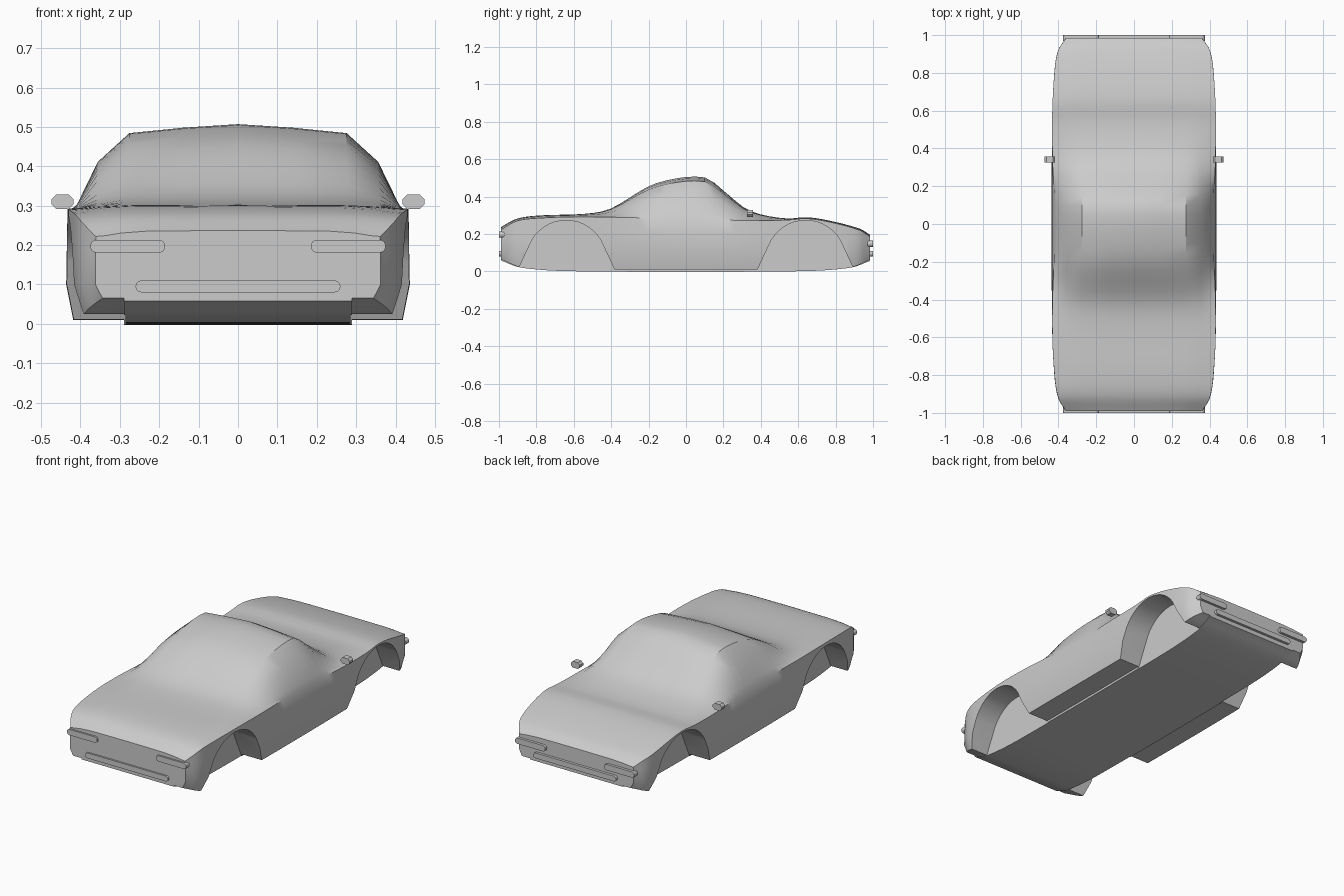
import bpy, bmesh, math

scene = bpy.context.scene
if "Cube" in bpy.data.objects:
    bpy.data.objects.remove(bpy.data.objects["Cube"], do_unlink=True)

grey = bpy.data.materials.new("light grey")
grey.use_nodes = True
grey.diffuse_color = (0.6, 0.6, 0.6, 1)
grey.node_tree.nodes["Principled BSDF"].inputs["Base Color"].default_value = (0.6, 0.6, 0.6, 1)


def make_object(name, bm):
    bmesh.ops.recalc_face_normals(bm, faces=bm.faces)
    mesh = bpy.data.meshes.new(name)
    bm.to_mesh(mesh)
    bm.free()
    mesh.materials.append(grey)
    obj = bpy.data.objects.new(name, mesh)
    scene.collection.objects.link(obj)
    return obj


def activate(obj):
    bpy.ops.object.select_all(action='DESELECT')
    obj.select_set(True)
    bpy.context.view_layer.objects.active = obj


def loft(rings):
    """Closed skin through a list of equal-length rings, capped at both ends."""
    bm = bmesh.new()
    loops = [[bm.verts.new(p) for p in ring] for ring in rings]
    count = len(loops[0])
    for a, b in zip(loops, loops[1:]):
        for i in range(count):
            j = (i + 1) % count
            bm.faces.new((a[i], a[j], b[j], b[i]))
    bm.faces.new(loops[0])
    bm.faces.new(loops[-1])
    return bm


def curve(keys, y):
    """Smooth interpolation through (y, value) keys."""
    n = len(keys)
    y = min(max(y, keys[0][0]), keys[-1][0])
    k = next(i for i in range(n - 1) if y <= keys[i + 1][0])

    def slope(i):
        a, b = keys[max(i - 1, 0)], keys[min(i + 1, n - 1)]
        return (b[1] - a[1]) / (b[0] - a[0])

    (y0, v0), (y1, v1) = keys[k], keys[k + 1]
    d = y1 - y0
    t = (y - y0) / d
    return ((1 + 2 * t) * (1 - t) ** 2 * v0 + t * (1 - t) ** 2 * d * slope(k)
            + t * t * (3 - 2 * t) * v1 + t * t * (t - 1) * d * slope(k + 1))


# Lengthwise curves of the body: centre line, shoulder, half width, sill, floor
TOP = [(-.99, .237), (-.91, .28), (-.8, .298), (-.52, .31), (-.4, .337), (-.2, .455),
       (-.08, .492), (.04, .507), (.12, .495), (.22, .415), (.32, .335), (.42, .3),
       (.55, .283), (.64, .29), (.76, .273), (.93, .228), (.985, .195)]
SHOULDER = [(-.99, .222), (-.91, .268), (-.8, .284), (-.55, .292), (0, .28), (.35, .272),
            (.55, .275), (.64, .283), (.76, .266), (.93, .22), (.985, .185)]
WIDTH = [(-.99, .362), (-.92, .402), (-.8, .422), (-.55, .434), (.55, .434),
         (.8, .422), (.92, .402), (.985, .36)]
SILL = [(-.99, .065), (-.88, .022), (-.6, .012), (.6, .012), (.88, .022), (.985, .062)]
FLOOR = [(-.99, .058), (-.88, .02), (-.6, .001), (.6, .001), (.88, .02), (.985, .056)]
ROOF = [(0, 1), (.32, .96), (.632, .9), (.816, .58), (.93, .13)]


def body_ring(y):
    top, sh, w, sill, floor = (curve(c, y) for c in (TOP, SHOULDER, WIDTH, SILL, FLOOR))
    rise = top - sh
    cabin = min(1, rise / .2)
    half = [(fx * w, sh + fz * rise) for fx, fz in ROOF]
    half += [(w - .015 * cabin, sh), (w - .003 * cabin, .6 * sh + .04), (w, .1),
             (w - .018, sill), (.29, sill), (.29, floor)]
    left = [(x, y, z) for x, z in half]
    right = [(-x, y, z) for x, z in reversed(half[1:])]
    return left + right


STATIONS = 60
ys = [-.0025 - .9875 * math.cos(math.pi * i / STATIONS) for i in range(STATIONS + 1)]
body = make_object("car_body", loft([body_ring(y) for y in ys]))

# Wheel arches: rounded top with flared legs, cut as pockets into each side
for side in (-1, 1):
    for centre in (-.64, .64):
        arc = [math.radians(-30 + 240 * i / 28) for i in range(29)]
        arc = [a for a in arc if math.sin(a) > .4]
        outline = [(centre + .3, -.08), *[(centre + .213 * math.cos(a), .06 + .213 * math.sin(a))
                                          for a in arc], (centre - .3, -.08)]
        cutter = make_object("arch_cutter", loft([[(side * x, y, z) for y, z in outline]
                                                  for x in (.286, .6)]))
        cutter.hide_render = True
        activate(body)
        mod = body.modifiers.new("arch", 'BOOLEAN')
        mod.operation = 'DIFFERENCE'
        mod.solver = 'EXACT'
        mod.object = cutter
        bpy.ops.object.modifier_apply(modifier=mod.name)
        bpy.data.objects.remove(cutter, do_unlink=True)
activate(body)
bpy.ops.object.shade_smooth_by_angle(angle=math.radians(32))


def rounded_bar(name, x, z, length, height, y0, y1, radius, steps=5):
    """Rounded rectangle in the xz plane, extruded along y."""
    outline = []
    for sx, sz, start in ((1, 1, 0), (-1, 1, 90), (-1, -1, 180), (1, -1, 270)):
        for i in range(steps + 1):
            a = math.radians(start + 90 * i / steps)
            outline.append((x + sx * (length / 2 - radius) + radius * math.cos(a),
                            z + sz * (height / 2 - radius) + radius * math.sin(a)))
    obj = make_object(name, loft([[(px, y, pz) for px, pz in outline] for y in (y0, y1)]))
    activate(obj)
    bpy.ops.object.shade_smooth_by_angle(angle=math.radians(40))


# Lamps and mirrors on both sides
for side, label in ((1, "left"), (-1, "right")):
    rounded_bar(label + "_headlamp", side * .28, .197, .19, .033, -1, -.97, .016)
    rounded_bar(label + "_tail_lamp", side * .28, .148, .19, .033, .97, 1, .016)
    rounded_bar(label + "_mirror", side * .446, .31, .056, .036, .325, .357, .012, 1)

# Grille bars at both ends
rounded_bar("front_grille_bar", 0, .095, .52, .03, -1, -.97, .0145)
rounded_bar("rear_grille_bar", 0, .095, .52, .03, .97, 1, .0145)
